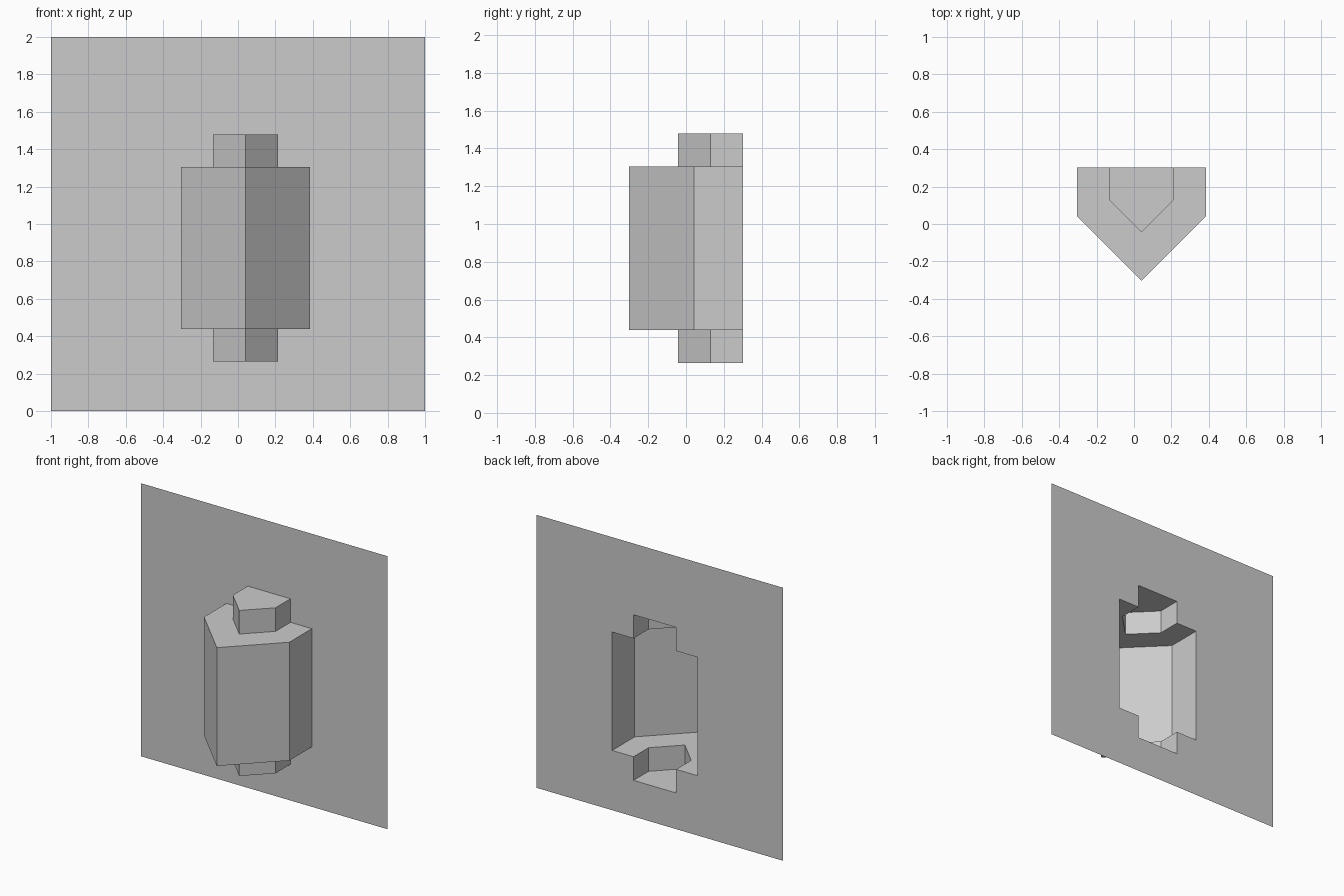
import bpy

if "Cube" in bpy.data.objects:
    bpy.data.objects.remove(bpy.data.objects["Cube"])

BACK = 0.303      # y of the wall sheet
CX = 0.04         # x of the alcove centre line
Z = [0.265, 0.438, 1.305, 1.478]
SMALL, BIG = 0.173, 0.346   # half widths of the two sections

grey = bpy.data.materials.new("plain grey")
grey.diffuse_color = (0.6, 0.6, 0.6, 1)
grey.use_nodes = True
grey.node_tree.nodes["Principled BSDF"].inputs["Base Color"].default_value = grey.diffuse_color


def make(name, verts, faces):
    mesh = bpy.data.meshes.new(name)
    mesh.from_pydata(verts, [], faces)
    mesh.materials.append(grey)
    mesh.update()
    obj = bpy.data.objects.new(name, mesh)
    bpy.context.collection.objects.link(obj)
    return obj


def section(w, shoulder, z):
    """Open pointed section, from the wall round the front point and back."""
    return [(CX - w, BACK, z), (CX - w, shoulder, z), (CX, shoulder - w, z),
            (CX + w, shoulder, z), (CX + w, BACK, z)]


# Thin wall sheet with a stepped opening, as a grid with cells left out
xs = [-1, CX - BIG, CX - SMALL, CX + SMALL, CX + BIG, 1]
zs = [0, *Z, 2]
opening = {(1, 2), (2, 1), (2, 2), (2, 3), (3, 2)}
wall_verts = [(x, BACK, z) for z in zs for x in xs]
wall_faces = [(j * 6 + i, j * 6 + i + 1, j * 6 + i + 7, j * 6 + i + 6)
              for j in range(5) for i in range(5) if (i, j) not in opening]
make("wall_sheet", wall_verts, wall_faces)

# Hollow stepped bay, lofted upward through its sections and open at the wall
small = (SMALL, BACK - 0.173)
big = (BIG, BACK - 0.26)
rings = [section(*small, Z[0]), section(*small, Z[1]), section(*big, Z[1]),
         section(*big, Z[2]), section(*small, Z[2]), section(*small, Z[3])]
bay_verts = [p for ring in rings for p in ring]
bay_faces = [(j * 5 + i, j * 5 + i + 1, j * 5 + i + 6, j * 5 + i + 5)
             for j in range(5) for i in range(4)]
bay_faces.append((4, 3, 2, 1, 0))            # bottom cap
bay_faces.append((25, 26, 27, 28, 29))       # top cap
make("pointed_bay", bay_verts, bay_faces)
